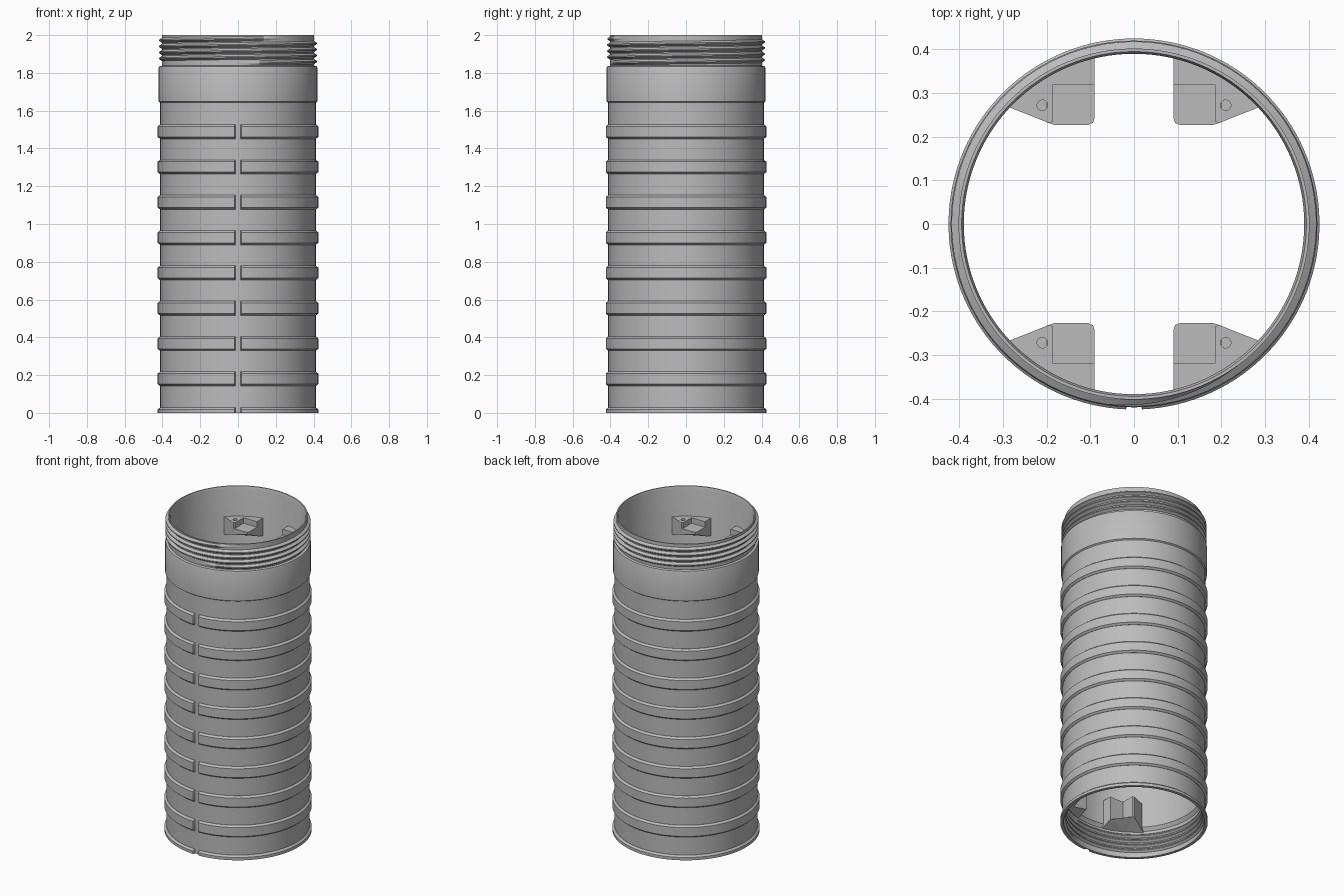
import bpy, bmesh, math

old = bpy.data.objects.get("Cube")
if old:
    bpy.data.objects.remove(old, do_unlink=True)

GREY = (0.5, 0.5, 0.5, 1)
mat = bpy.data.materials.new("plain_grey")
mat.use_nodes = True
mat.diffuse_color = GREY
mat.node_tree.nodes["Principled BSDF"].inputs["Base Color"].default_value = GREY

SEG = 128
FRONT = -math.pi / 2
TURN = 2 * math.pi


def finish(name, bm, smooth=True):
    bmesh.ops.recalc_face_normals(bm, faces=bm.faces[:])
    mesh = bpy.data.meshes.new(name)
    bm.to_mesh(mesh)
    bm.free()
    mesh.materials.append(mat)
    ob = bpy.data.objects.new(name, mesh)
    bpy.context.collection.objects.link(ob)
    if smooth:
        bpy.ops.object.select_all(action="DESELECT")
        ob.select_set(True)
        bpy.context.view_layer.objects.active = ob
        bpy.ops.object.shade_smooth_by_angle(angle=math.radians(25))
    return ob


def sweep(name, sections, closed):
    """Skin a list of (angle, [(radius, z), ...]) cross-sections."""
    bm = bmesh.new()
    rows = [[bm.verts.new((r * math.cos(a), r * math.sin(a), z)) for r, z in prof]
            for a, prof in sections]
    n = len(rows[0])
    pairs = list(zip(rows, rows[1:]))
    if closed:
        pairs.append((rows[-1], rows[0]))
    for p, q in pairs:
        for i in range(n):
            j = (i + 1) % n
            bm.faces.new((p[i], q[i], q[j], p[j]))
    if not closed:
        bm.faces.new(rows[0])
        bm.faces.new(rows[-1])
    return finish(name, bm)


# Tube wall with thick collar, thin threaded neck and widened bottom socket
wall = [(0.406, 0), (0.412, 0), (0.412, 1.642), (0.42, 1.648), (0.42, 1.828),
        (0.417, 1.835), (0.402, 1.838), (0.402, 2), (0.395, 2), (0.39, 1.985),
        (0.39, 0.19), (0.406, 0.17)]
sweep("tube_wall", [(TURN * i / SEG, wall) for i in range(SEG)], True)


# Grip ribs, each broken by a narrow gap at the front
def rib(name, profile):
    flat = [(min(r, 0.413), z) for r, z in profile]
    start, full = 0.034, 0.044
    sections = [(FRONT + start, flat)]
    for i in range(SEG + 1):
        sections.append((FRONT + full + (TURN - 2 * full) * i / SEG, profile))
    sections.append((FRONT + TURN - start, flat))
    sweep(name, sections, False)


for k in range(8):
    c = 0.18 + 0.187 * k
    rib(f"grip_rib_{k + 1}", [(0.408, c - 0.038), (0.413, c - 0.038), (0.425, c - 0.028),
                              (0.425, c + 0.028), (0.413, c + 0.038), (0.408, c + 0.038)])
rib("bottom_rib", [(0.408, 0), (0.425, 0), (0.425, 0.018), (0.413, 0.028), (0.408, 0.028)])


# Screw threads: a tooth swept along a helix, fading in and out at the ends
def thread(name, root, crest, z0, pitch, turns):
    steps = int(turns * 96)
    sections = []
    for i in range(steps + 1):
        fade = min(1, i / 12, (steps - i) / 12)
        tip = root + (crest - root) * max(fade, 0.02)
        base = root - 0.15 * (crest - root)
        z = z0 + pitch * turns * i / steps
        h = pitch * 0.46
        sections.append((FRONT + TURN * turns * i / steps,
                         [(base, z - h), (tip, z - 0.003), (tip, z + 0.003), (base, z + h)]))
    sweep(name, sections, False)


thread("outer_thread", 0.402, 0.418, 1.852, 0.032, 4.1)
thread("inner_thread", 0.406, 0.393, 0.016, 0.032, 4.1)


# Screw brackets inside the tube, with undersides sloping back to the wall
def bracket(name, plan, sx, sy, low, top):
    bm = bmesh.new()
    upper, lower = [], []
    for x, y in plan:
        z = low + 0.5 * max(0, 0.39 - math.hypot(x, y))
        upper.append(bm.verts.new((sx * x, sy * y, top)))
        lower.append(bm.verts.new((sx * x, sy * y, z)))
    bm.faces.new(upper)
    under = bm.faces.new(lower)
    for i in range(len(plan)):
        j = (i + 1) % len(plan)
        bm.faces.new((upper[i], upper[j], lower[j], lower[i]))
    bmesh.ops.triangulate(bm, faces=[under])
    return finish(name, bm, smooth=False)


def screw_hole(ob, x, y, top):
    bpy.ops.mesh.primitive_cylinder_add(vertices=24, radius=0.012, depth=0.1,
                                        location=(x, y, top - 0.01))
    cutter = bpy.context.object
    cutter.name = ob.name + "_hole_cutter"
    cutter.hide_render = True
    cutter.display_type = "WIRE"
    mod = ob.modifiers.new("screw_hole", "BOOLEAN")
    mod.operation = "DIFFERENCE"
    mod.object = cutter
    bpy.context.view_layer.objects.active = ob
    bpy.ops.object.modifier_apply(modifier=mod.name)
    bpy.data.objects.remove(cutter, do_unlink=True)


LOBES = [(0.09, 0.392), (0.09, 0.32), (0.185, 0.32), (0.185, 0.236), (0.194, 0.231),
         (0.30, 0.273), (0.225, 0.335), (0.15, 0.372)]
SHELF = [(0.09, 0.35), (0.09, 0.243), (0.094, 0.232), (0.105, 0.227), (0.182, 0.227),
         (0.20, 0.233), (0.20, 0.335)]

for sx, side in ((1, "left"), (-1, "right")):
    for sy, end in ((1, "back"), (-1, "front")):
        tag = f"{end}_{side}"
        for level, low, top in (("upper", 1.69, 1.81), ("lower", 0.165, 0.345)):
            ob = bracket(f"{level}_bracket_{tag}", LOBES, sx, sy, low, top)
            screw_hole(ob, sx * 0.21, sy * 0.272, top)
        bracket(f"upper_bracket_shelf_{tag}", SHELF, sx, sy, 1.69, 1.775)
